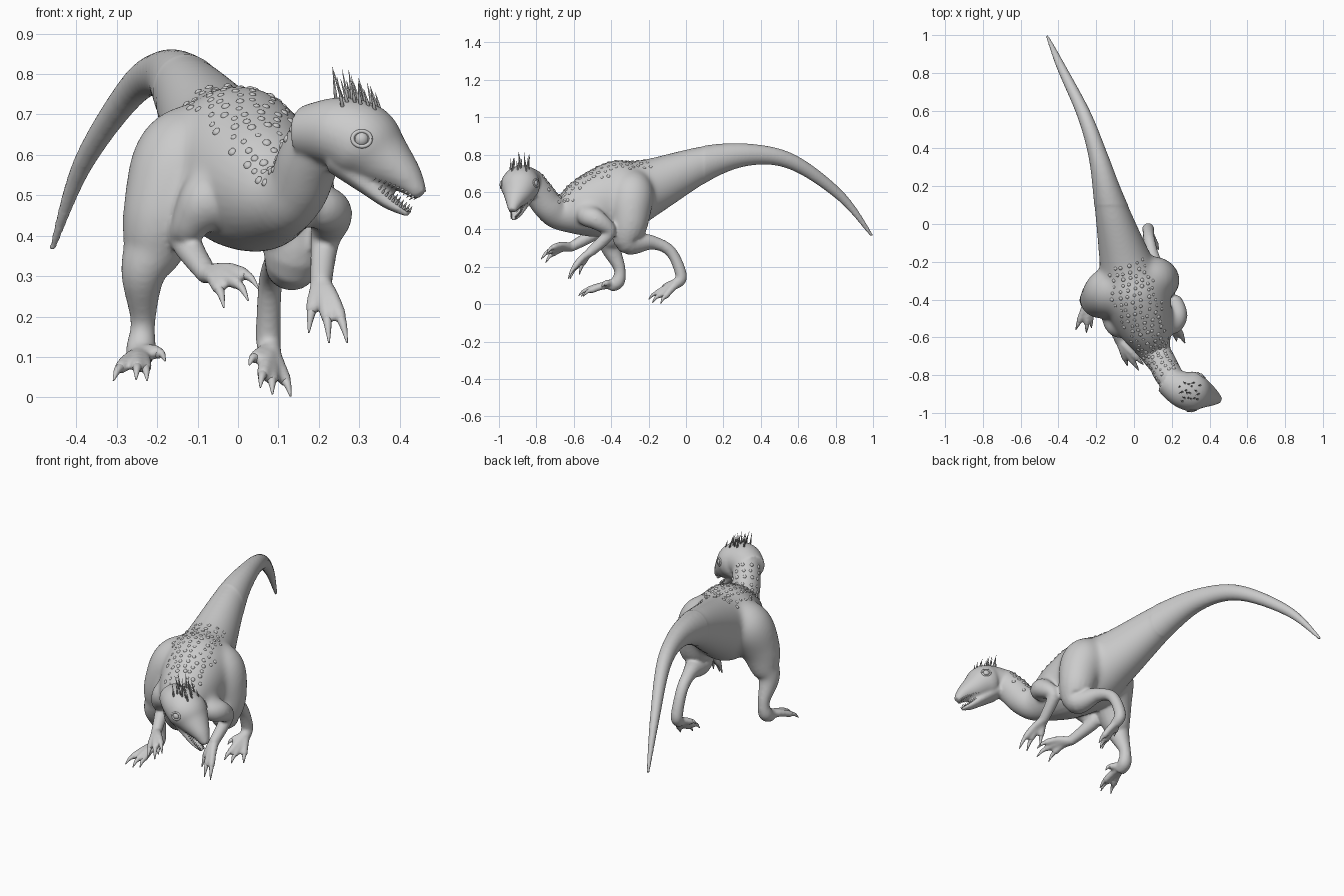
import bpy, bmesh, math, random
from mathutils import Vector as V, Matrix
from mathutils.bvhtree import BVHTree

if "Cube" in bpy.data.objects:
    bpy.data.objects.remove(bpy.data.objects["Cube"])

random.seed(4)
UP = V((0, 0, 1))


def add_object(name, bm):
    bmesh.ops.recalc_face_normals(bm, faces=bm.faces)
    me = bpy.data.meshes.new(name)
    bm.to_mesh(me)
    bm.free()
    me.shade_smooth()
    ob = bpy.data.objects.new(name, me)
    bpy.context.collection.objects.link(ob)
    return ob


def bake(ob):
    """Apply the modifiers of an object."""
    me = bpy.data.meshes.new_from_object(ob.evaluated_get(bpy.context.evaluated_depsgraph_get()))
    ob.modifiers.clear()
    ob.data = me
    me.shade_smooth()


def frames(pts, ratio, k=6):
    """Smooth path through (x, y, z, half_width) points, with side and up vectors."""
    p = [pts[0], *pts, pts[-1]]
    rows = []
    for i in range(1, len(p) - 2):
        for j in range(k + (i == len(p) - 3)):
            t = j / k
            rows.append([(2 * b + (c - a) * t + (2 * a - 5 * b + 4 * c - d) * t * t
                          + (3 * b - a - 3 * c + d) * t ** 3) / 2
                         for a, b, c, d in zip(*p[i - 1:i + 3])])
    out, side = [], None
    for i, r in enumerate(rows):
        t = (V(rows[min(i + 1, len(rows) - 1)][:3]) - V(rows[max(i - 1, 0)][:3])).normalized()
        side = t.cross(V((.01, .02, 1))) if side is None else side - t * side.dot(t)
        side.normalize()
        w = max(r[3], .002)
        out.append((V(r[:3]), side.copy(), side.cross(t), w, w * ratio))
    return out


def sweep(bm, pts, n=20, ratio=1):
    fr = frames(pts, ratio)
    rings = [[bm.verts.new(c + s * w * math.cos(a) + u * h * math.sin(a))
              for a in (math.tau * i / n for i in range(n))] for c, s, u, w, h in fr]
    for a, b in zip(rings, rings[1:]):
        for i in range(n):
            bm.faces.new((a[i], a[(i + 1) % n], b[(i + 1) % n], b[i]))
    bm.faces.new(rings[0][::-1])
    bm.faces.new(rings[-1])
    return fr


def aim(point, direction):
    return Matrix.Translation(point) @ direction.to_track_quat('Z', 'Y').to_matrix().to_4x4()


def cone(bm, base, direction, r, length):
    d = direction.normalized()
    bmesh.ops.create_cone(bm, cap_ends=True, segments=6, radius1=r, radius2=r * .08,
                          depth=length, matrix=aim(base + d * length / 2, d))


def digit(root, tip, arch):
    """Arched toe or finger with a claw, from root to tip."""
    root, tip = V(root), V(tip)
    b = root.lerp(tip, .4) + UP * arch
    c = root.lerp(tip, .72) + UP * arch
    sweep(bm, [(*root, .024), (*b, .019), (*c, .017), (*c.lerp(tip, .25), .01)], 12)
    sweep(claws, [(*c, .013), (*(c.lerp(tip, .5) + UP * .008), .009), (*tip, .002)], 10)


bm, claws = bmesh.new(), bmesh.new()
# tail, trunk and neck
spine_fr = sweep(bm, [
    (-.46, .995, .365, .008), (-.385, .83, .575, .024), (-.265, .58, .755, .037), (-.19, .36, .8, .051),
    (-.13, .12, .76, .083), (-.045, -.2, .625, .14), (0, -.35, .575, .18), (.06, -.53, .52, .15),
    (.11, -.67, .49, .088), (.15, -.735, .525, .075), (.175, -.785, .59, .074), (.21, -.84, .66, .07)], 32, 1.1)
# skull with snout, and lower jaw
skull_fr = sweep(bm, [(.165, -.82, .655, .072), (.25, -.872, .655, .096), (.31, -.888, .63, .105),
                      (.36, -.9, .59, .08), (.415, -.918, .545, .047), (.452, -.93, .5, .02)], 28, .92)
jaw_fr = sweep(bm, [(.25, -.87, .59, .075), (.32, -.892, .53, .052),
                    (.375, -.908, .483, .034), (.423, -.923, .453, .014)], 20, .55)
# right leg
sweep(bm, [(.02, -.27, .66, .08), (.1, -.29, .59, .12), (.14, -.3, .45, .103), (.135, -.305, .335, .072),
           (.1, -.18, .33, .038), (.08, -.08, .28, .03), (.075, -.025, .15, .031), (.08, -.06, .105, .028)])
# left leg
sweep(bm, [(-.04, -.3, .65, .09), (-.125, -.355, .59, .13), (-.18, -.395, .47, .107), (-.21, -.4, .37, .078),
           (-.235, -.4, .3, .054), (-.235, -.355, .19, .031), (-.24, -.365, .12, .037), (-.245, -.41, .095, .03)])
# right arm
sweep(bm, [(.12, -.48, .53, .07), (.2, -.53, .475, .057), (.23, -.48, .455, .056),
           (.215, -.41, .385, .036), (.205, -.51, .28, .027)])
# left arm
sweep(bm, [(-.03, -.5, .52, .085), (-.08, -.53, .48, .075), (-.118, -.52, .43, .048),
           (-.128, -.485, .385, .038), (-.075, -.62, .303, .026)])
# toes and fingers
for tip in ((.028, -.13, .08), (.055, -.2, .025), (.085, -.18, .008), (.13, -.135, .003)):
    digit((.08, -.045, .115), tip, .008)
for tip in ((-.18, -.45, .09), (-.308, -.56, .042), (-.252, -.575, .045), (-.225, -.55, .042)):
    digit((-.24, -.39, .105), tip, .015)
for tip in ((.27, -.63, .135), (.225, -.62, .135), (.175, -.57, .16)):
    digit((.205, -.5, .285), tip, .025)
for tip in ((.05, -.745, .27), (.025, -.775, .24), (-.035, -.75, .222)):
    digit((-.08, -.61, .305), tip, .025)

# fuse the skin into one smooth surface
body = add_object("body", bm)
m = body.modifiers.new("fuse", 'REMESH')
m.mode, m.voxel_size, m.use_smooth_shade = 'VOXEL', .0075, True
m = body.modifiers.new("relax", 'SMOOTH')
m.factor, m.iterations = .5, 5
bake(body)
# melt the hips into the trunk
group = body.vertex_groups.new(name="trunk")
for v in body.data.vertices:
    if v.co.z > .4 and -.62 < v.co.y < .1:
        group.add([v.index], min(1, (v.co.z - .4) * 12, (v.co.y + .62) * 12), 'REPLACE')
m = body.modifiers.new("melt", 'SMOOTH')
m.factor, m.iterations, m.vertex_group = .6, 60, "trunk"
bake(body)
skin = body.data
add_object("claws", claws)
tree = BVHTree.FromPolygons([v.co for v in skin.vertices], [p.vertices[:] for p in skin.polygons])

# scales over back and neck
bm = bmesh.new()
last = V((0, 9, 0))
for fa, fb in zip(spine_fr, spine_fr[1:]):
    for f in range(5):
        c, s, u, w, h = [a + (b - a) * f / 5 for a, b in zip(fa, fb)]
        if not -.85 < c.y < -.17 or (c - last).length < .03:
            continue
        last = c
        step = .038 / max(w, .07)
        spread = .72 if c.y > -.62 else 1.1
        a = -spread + random.random() * step
        while a < spread:
            ang = a + random.uniform(-.25, .25) * step
            d = (s * math.sin(ang) + u * math.cos(ang)).normalized()
            loc, nor, _, _ = tree.ray_cast(c + d * .5, -d)
            if loc and nor.z > 0 and (loc - c).length < .26:
                r = random.uniform(.008, .0115)
                bmesh.ops.create_icosphere(bm, subdivisions=2, radius=r,
                                           matrix=aim(loc - nor * .002, nor) @ Matrix.Scale(.7, 4, UP))
            a += step
add_object("back_scales", bm)

# crest quills
bm = bmesh.new()
for i in range(18):
    x = .25 + .019 * (i % 6) + random.uniform(-.01, .01)
    y = -.93 + .04 * (i // 6) + random.uniform(-.012, .012)
    loc, _, _, _ = tree.ray_cast(V((x, y, 1.2)), -UP)
    if loc:
        lean = V((random.uniform(-.35, -.1), random.uniform(-.15, .15), 1))
        cone(bm, loc - UP * .008, lean, .0055, random.uniform(.05, .09))
add_object("crest_quills", bm)

# eyes with raised lids
eyes, lids = bmesh.new(), bmesh.new()
c, s, u, w, h = skull_fr[13]
for sign in (-1, 1):
    d = s * sign + u * .12
    loc, nor, _, _ = tree.ray_cast(c + u * .012 + d * .5, -d)
    if loc:
        bmesh.ops.create_uvsphere(eyes, u_segments=16, v_segments=10, radius=.02,
                                  matrix=Matrix.Translation(loc - nor * .013))
        turn = [math.tau * i / 10 for i in range(11)]
        sweep(lids, [(*(aim(loc - nor * .003, nor) @ V((.023 * math.cos(t), .019 * math.sin(t), 0))), .005)
                     for t in turn], 8)
add_object("eyes", eyes)
add_object("eyelids", lids)

# teeth along both lips
bm = bmesh.new()
for fr, first, up in ((skull_fr, 20, -1), (jaw_fr, 8, 1)):
    for c, s, u, w, h in fr[first:-1]:
        for sign in (-1, 1):
            cone(bm, c + s * sign * w * .74 + u * up * h * .5, u * up, .004, .016)
add_object("teeth", bm)
